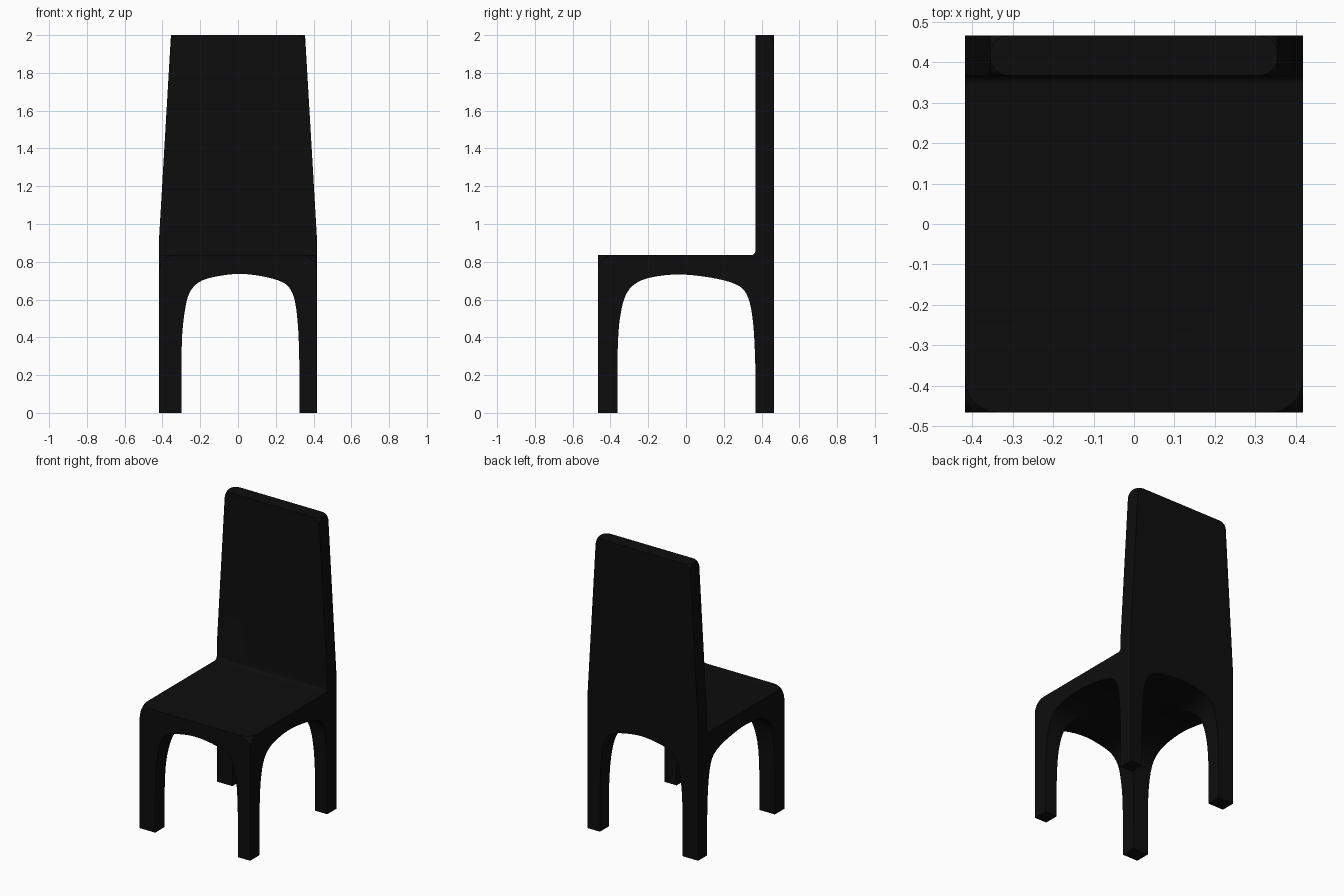
import bpy, bmesh, math
from mathutils import Vector

if "Cube" in bpy.data.objects:
    bpy.data.objects.remove(bpy.data.objects["Cube"])

W, D, SEAT, BACK = 0.417, 0.465, 0.835, 0.367  # half width, half depth, seat top, backrest front

black = bpy.data.materials.new("black_plastic")
black.diffuse_color = (0.004, 0.004, 0.004, 1)
black.use_nodes = True
black.node_tree.nodes["Principled BSDF"].inputs["Base Color"].default_value = black.diffuse_color


def prism(name, outline, to_3d, half):
    """Extrude a closed 2D outline symmetrically by half along the third axis."""
    bm = bmesh.new()
    face = bm.faces.new([bm.verts.new(to_3d(a, b, -half)) for a, b in outline])
    ext = bmesh.ops.extrude_face_region(bm, geom=[face])
    move = Vector(to_3d(0, 0, 2 * half))
    bmesh.ops.translate(bm, vec=move,
                        verts=[g for g in ext["geom"] if isinstance(g, bmesh.types.BMVert)])
    bmesh.ops.recalc_face_normals(bm, faces=bm.faces)
    mesh = bpy.data.meshes.new(name)
    bm.to_mesh(mesh)
    bm.free()
    obj = bpy.data.objects.new(name, mesh)
    bpy.context.collection.objects.link(obj)
    return obj


def smooth_path(points, steps=3):
    """Catmull-Rom curve through the points."""
    p = [Vector(q) for q in points]
    p = [p[0]] + p + [p[-1]]
    out = []
    for a, b, c, d in zip(p, p[1:], p[2:], p[3:]):
        for i in range(steps):
            t = i / steps
            out.append(tuple(0.5 * (2 * b + (c - a) * t + (2 * a - 5 * b + 4 * c - d) * t * t
                                    + (3 * b - a - 3 * c + d) * t ** 3)))
    return out + [tuple(p[-1])]


# Side outline: seat, backrest and arch between front and back legs
side_arch = smooth_path([(0.367, 0.25), (0.36, 0.42), (0.345, 0.55), (0.32, 0.63), (0.28, 0.672),
                         (0.2, 0.702), (0.07, 0.725), (-0.06, 0.733), (-0.2, 0.714),
                         (-0.28, 0.675), (-0.325, 0.61), (-0.35, 0.5), (-0.36, 0.38),
                         (-0.363, 0.25)])
R = 0.022
fillet = [(BACK - R + R * math.sin(t), SEAT + R - R * math.cos(t))
          for t in (i * math.pi / 8 for i in range(5))]
side = ([(-D, 0), (-D, SEAT)] + fillet + [(BACK, 2), (D, 2), (D, 0), (0.367, 0)]
        + side_arch + [(-0.363, 0)])
chair = prism("chair_body", side, lambda a, b, h: (h, a, b), 0.6)

# Front outline: tapering backrest and arch between left and right legs
front_arch = smooth_path([(0.325, 0.25), (0.32, 0.42), (0.307, 0.56), (0.285, 0.64), (0.24, 0.69),
                          (0.13, 0.723), (0, 0.736), (-0.13, 0.719), (-0.21, 0.69),
                          (-0.257, 0.635), (-0.28, 0.55), (-0.295, 0.42), (-0.3, 0.25)])
top = 0.355 - (W - 0.355) * 0.2 / 1.06
front = ([(-W, -0.1), (-W, 0.94), (-top, 2.2), (top, 2.2), (W, 0.94), (W, -0.1), (0.325, -0.1)]
         + front_arch + [(-0.3, -0.1)])
cutter = prism("front_shape_cutter", front, lambda a, b, h: (a, h, b), 0.7)
cutter.hide_render = True
cutter.hide_viewport = False

# Keep what both outlines share
mod = chair.modifiers.new("front_shape", 'BOOLEAN')
mod.operation = 'INTERSECT'
mod.solver = 'EXACT'
mod.object = cutter
bpy.context.view_layer.update()
mesh = bpy.data.meshes.new_from_object(chair.evaluated_get(bpy.context.evaluated_depsgraph_get()))
chair.modifiers.clear()
chair.data = mesh
bpy.data.objects.remove(cutter)

# Round the seat front corners and the backrest top corners
bm = bmesh.new()
bm.from_mesh(mesh)
bmesh.ops.remove_doubles(bm, verts=bm.verts, dist=0.0005)


def round_corners(test, radius):
    bmesh.ops.bevel(bm, geom=[v for v in bm.verts if test(v.co)], offset=radius,
                    offset_type='OFFSET', segments=6, profile=0.5, affect='VERTICES')


round_corners(lambda c: c.y < -D + 0.01 and c.z > SEAT - 0.01 and abs(c.x) > W - 0.01, 0.08)
round_corners(lambda c: c.z > 1.99, 0.045)
bm.to_mesh(mesh)
bm.free()

mesh.materials.clear()
mesh.materials.append(black)
for p in mesh.polygons:
    p.material_index = 0

bpy.context.view_layer.objects.active = chair
chair.select_set(True)
bpy.ops.object.shade_smooth_by_angle(angle=math.radians(30))
